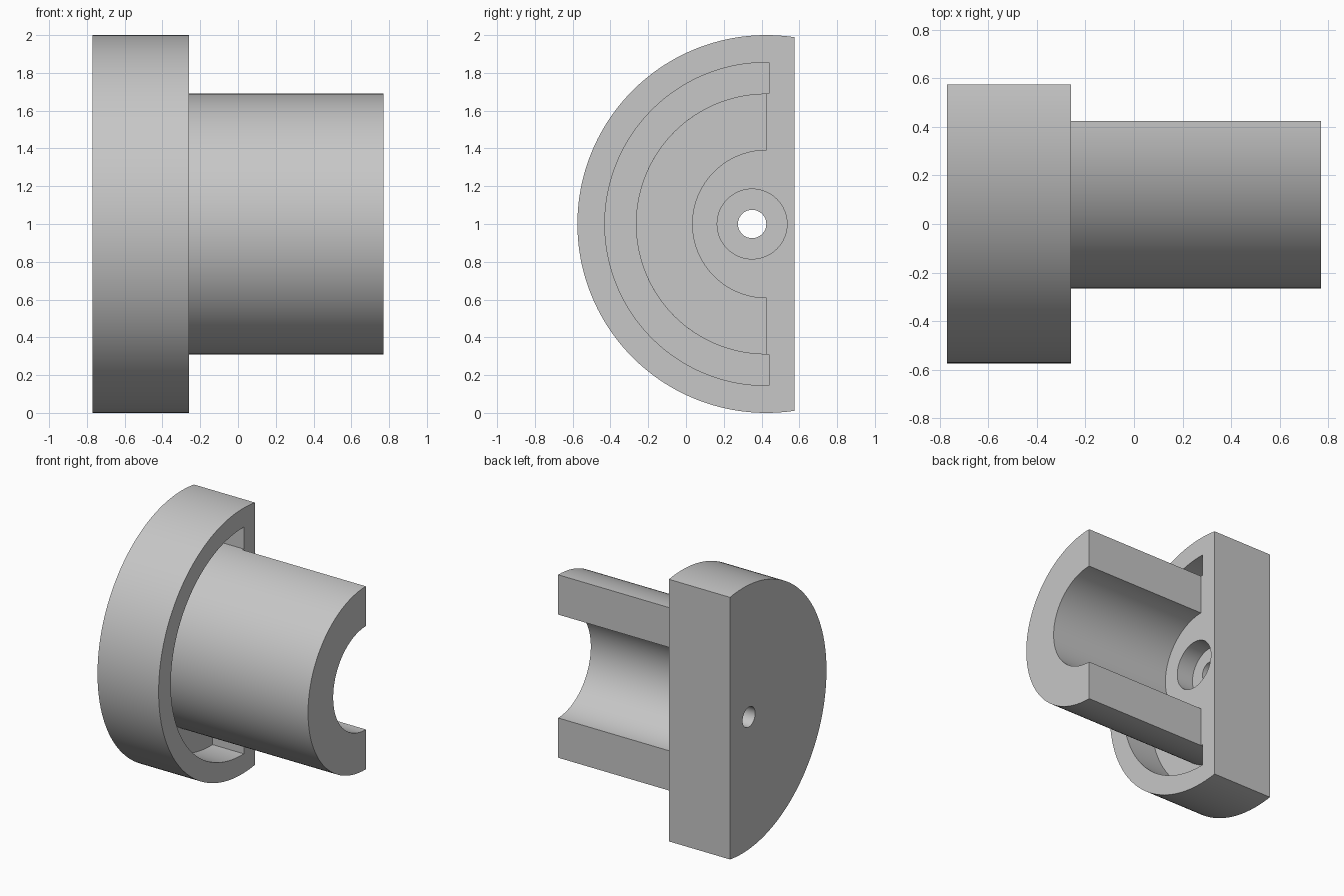
import bpy
import bmesh
from math import acos, cos, pi, radians, sin

cube = bpy.data.objects.get("Cube")
if cube:
    bpy.data.objects.remove(cube, do_unlink=True)

AXIS_Y, AXIS_Z = 0.425, 1.0          # axis of the turned shapes, along x
BACK, FACE, TIP = -0.77, -0.26, 0.77  # flange back, flange face, sleeve end

grey = bpy.data.materials.new("plain_grey")
grey.use_nodes = True
grey.diffuse_color = (0.57, 0.57, 0.57, 1)
grey.node_tree.nodes["Principled BSDF"].inputs["Base Color"].default_value = grey.diffuse_color


def arc(radius, y_max, steps=96):
    """Arc about the axis, cut off at y_max."""
    end = acos(-(y_max - AXIS_Y) / radius)
    angles = [end * (2 * i / steps - 1) for i in range(steps + 1)]
    return [(AXIS_Y - radius * cos(a), AXIS_Z + radius * sin(a)) for a in angles]


def c_shape(outer, inner, y_max):
    return arc(outer, y_max) + arc(inner, y_max)[::-1]


def circle(radius, y, steps=64):
    return [(y + radius * cos(2 * pi * i / steps),
             AXIS_Z + radius * sin(2 * pi * i / steps)) for i in range(steps)]


def prism(name, outline, x0, x1):
    """Extrude a (y, z) outline from x0 to x1."""
    bm = bmesh.new()
    face = bm.faces.new([bm.verts.new((x0, y, z)) for y, z in outline])
    new = bmesh.ops.extrude_face_region(bm, geom=[face])["geom"]
    bmesh.ops.translate(bm, vec=(x1 - x0, 0, 0),
                        verts=[v for v in new if isinstance(v, bmesh.types.BMVert)])
    bmesh.ops.recalc_face_normals(bm, faces=bm.faces)
    mesh = bpy.data.meshes.new(name)
    bm.to_mesh(mesh)
    bm.free()
    mesh.materials.append(grey)
    obj = bpy.data.objects.new(name, mesh)
    bpy.context.collection.objects.link(obj)
    return obj


def activate(obj):
    bpy.ops.object.select_all(action="DESELECT")
    obj.select_set(True)
    bpy.context.view_layer.objects.active = obj


def cut(obj, cutter):
    mod = obj.modifiers.new("cut", "BOOLEAN")
    mod.operation = "DIFFERENCE"
    mod.solver = "EXACT"
    mod.object = cutter
    activate(obj)
    bpy.ops.object.modifier_apply(modifier=mod.name)
    bpy.data.objects.remove(cutter, do_unlink=True)


# Flange: half disc with a groove, a counterbore and a through hole
flange = prism("flange", arc(1.0, 0.575), BACK, FACE)
cut(flange, prism("groove_cutter", c_shape(0.855, 0.69, 0.44), -0.52, FACE + 0.1))
cut(flange, prism("counterbore_cutter", circle(0.185, 0.35), -0.40, FACE + 0.1))
cut(flange, prism("hole_cutter", circle(0.075, 0.35), BACK - 0.1, FACE + 0.1))

# Sleeve: half tube standing on the flange face
sleeve = prism("sleeve", c_shape(0.69, 0.39, AXIS_Y), FACE, TIP)

for part in (flange, sleeve):
    activate(part)
    bpy.ops.object.shade_smooth_by_angle(angle=radians(30))
